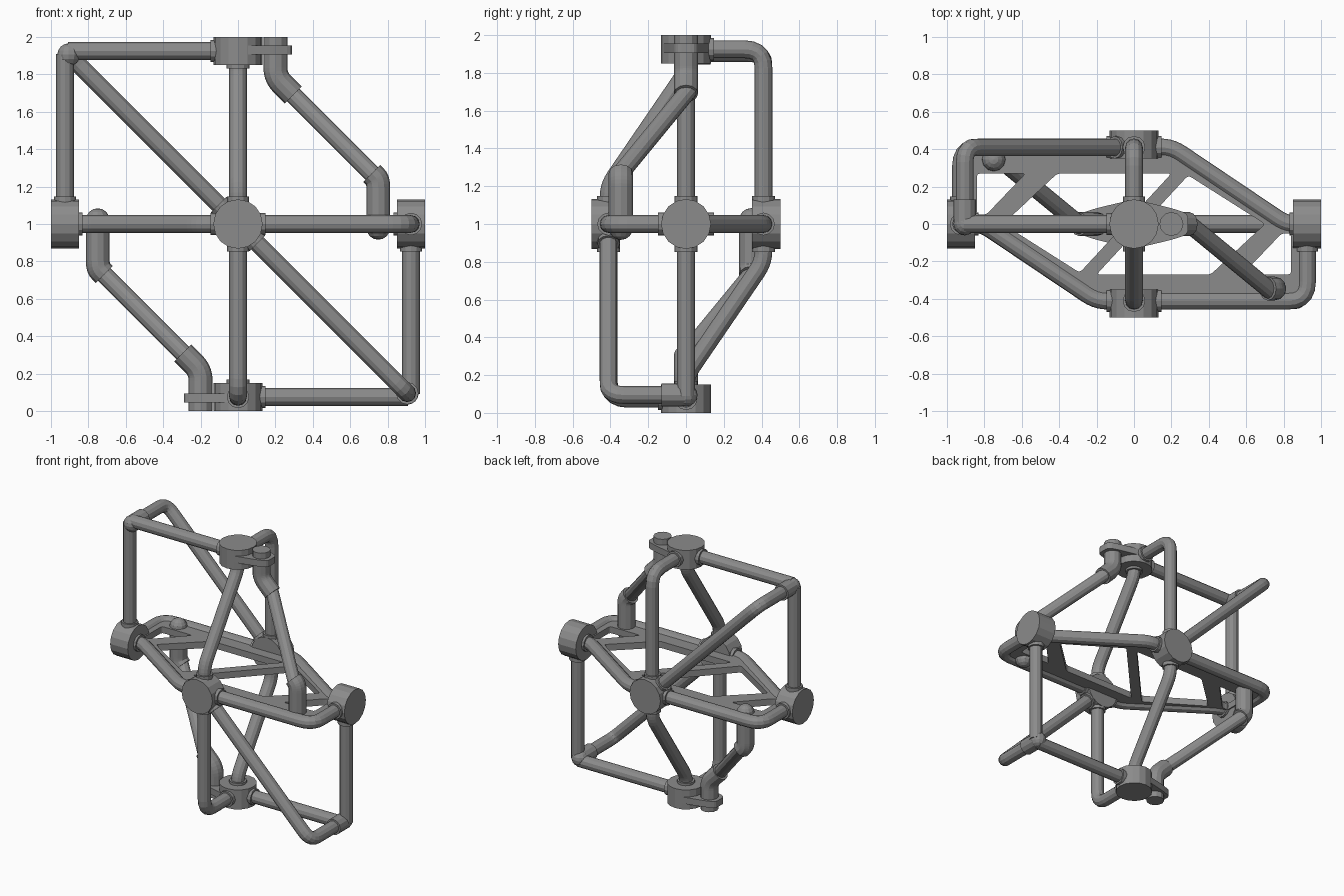
import bpy
from mathutils import Vector as V

if "Cube" in bpy.data.objects:
    bpy.data.objects.remove(bpy.data.objects["Cube"])

CENTRE = V((0, 0, 1))  # the frame is point-symmetric about this centre
H, D = 0.925, 0.41     # hub distance along x/z and along y
R = 0.047              # pipe radius

grey = bpy.data.materials.new("dark_grey")
grey.diffuse_color = (0.26, 0.26, 0.26, 1)
grey.use_nodes = True
grey.node_tree.nodes["Principled BSDF"].inputs["Base Color"].default_value = grey.diffuse_color


def fillet(pts, rad, n=5, closed=False):
    """Round the corners of a polyline with quadratic arcs."""
    pts = [V(p) for p in pts]
    out = []
    for i, p in enumerate(pts):
        if rad == 0 or (not closed and i in (0, len(pts) - 1)):
            out.append(p)
            continue
        a, b = pts[i - 1] - p, pts[(i + 1) % len(pts)] - p
        a = p + a.normalized() * min(rad, a.length * 0.45)
        b = p + b.normalized() * min(rad, b.length * 0.45)
        for k in range(n + 1):
            t = k / n
            out.append(a * (1 - t) ** 2 + p * 2 * t * (1 - t) + b * t * t)
    return out


def finish(name, cu):
    ob = bpy.data.objects.new(name, cu)
    bpy.context.collection.objects.link(ob)
    bpy.ops.object.select_all(action='DESELECT')
    ob.select_set(True)
    bpy.context.view_layer.objects.active = ob
    bpy.ops.object.convert(target='MESH')
    ob = bpy.context.object
    ob.data.materials.clear()
    ob.data.materials.append(grey)
    for f in ob.data.polygons:
        f.use_smooth = False
    return ob


def add_spline(cu, pts, closed):
    sp = cu.splines.new('POLY')
    sp.points.add(len(pts) - 1)
    for q, p in zip(sp.points, pts):
        q.co = (*p, 1)
    sp.use_cyclic_u = closed


def pipe(name, pts, s=1, r=R, rad=0.1, res=4):
    cu = bpy.data.curves.new(name, 'CURVE')
    cu.dimensions = '3D'
    cu.bevel_depth, cu.bevel_resolution, cu.use_fill_caps = r, res, True
    add_spline(cu, [CENTRE + p * s for p in fillet(pts, rad)], False)
    return finish(name, cu)


def plate(name, loops, z, half, s=1, rad=0.03):
    cu = bpy.data.curves.new(name, 'CURVE')
    cu.dimensions, cu.fill_mode, cu.extrude = '2D', 'BOTH', half
    for lp in loops:
        pts = fillet([(x * s, y * s, 0) for x, y in lp], rad, 3, True)
        add_spline(cu, pts, True)
    ob = finish(name, cu)
    ob.location.z = 1 + z * s
    return ob


def ball(name, p, r, s=1):
    bpy.ops.mesh.primitive_uv_sphere_add(segments=12, ring_count=8, radius=r,
                                         location=CENTRE + V(p) * s)
    bpy.context.object.name = name
    bpy.context.object.data.materials.append(grey)


X, Y, Z = V((1, 0, 0)), V((0, 1, 0)), V((0, 0, 1))
# hub: name, outward axis, distance, radial socket directions, axial socket
HUBS = [
    ("y_hub", Y, D, [X, -X, Z, -Z, (Z - X).normalized()], False),
    ("z_hub", Z, H, [-X, Y], True),
    ("x_hub", -X, H, [Z, Y], True),
]

for s in (1, -1):
    # hubs with pipe sockets
    for name, ax, dist, dirs, axial in HUBS:
        c = ax * dist
        end = ax * (0.5 if ax == Y else 1.0)
        pipe(name, [end - ax * 0.15, end], s, 0.132, 0, 6)
        for d in dirs:
            pipe(name + "_socket", [c, c + d * 0.147], s, 0.06, 0)
        if axial:
            pipe(name + "_inner_socket", [c, c - ax * 0.093], s, 0.062, 0)

    # square-cornered pipes
    pipe("top_back_pipe", [(0, 0.05, H), (0, D, H), (0, D, 0.05)], s)
    pipe("back_left_pipe", [(-0.05, D, 0), (-H, D, 0), (-H, 0.05, 0)], s)
    pipe("top_left_bar", [(-0.05, 0, H), (-0.91, 0, H)], s, rad=0)
    pipe("left_upright", [(-H, 0, 0.05), (-H, 0, 0.91)], s, rad=0)

    # outer corner brace with its tee joint
    C = 0.905
    pipe("corner_brace", [(-C, 0, C), (-C, D, C), (-0.03, D, 0.03)], s, rad=0.08)
    ball("corner_joint", (-C, 0, C), 0.061, s)
    pipe("corner_collar", [(-C, 0, C), (-C, 0.13, C)], s, 0.06, 0)

    # slanted pipes running from a hub's side into another hub's inner face
    pipe("slanted_side_pipe", [(0.05, D, 0), (0.2, D, 0), (0.81, 0, 0), (0.9, 0, 0)], s, rad=0.06)
    pipe("slanted_upright", [(0, -D, 0.05), (0, -D, 0.2), (0, 0, 0.8), (0, 0, 0.9)], s, rad=0.06)

    # lug, strut and thick elbows (each elbow stays in its own x-z plane)
    plate("strut_lug", [[(0, -0.132), (0.2, -0.085), (0.29, -0.055),
                         (0.29, 0.055), (0.2, 0.085), (0, 0.132)]], 0.93, 0.025, s)
    y = -0.345
    top, low = V((0.295, 0, 0.69)), V((0.715, y, 0.27))
    d = (top - low).normalized() * 0.03
    pipe("strut", [top + d, low - d], s, R, 0)
    pipe("strut_hub_elbow", [(0.2, 0, 1), (0.2, 0, 0.785), top], s, 0.064, 0.05, 4)
    foot = V((0.75, y, -0.02))
    pipe("strut_foot_elbow", [low, (0.75, y, 0.235), foot], s, 0.064, 0.04)
    ball("strut_foot", foot, 0.064, s)

# middle web plate with cut-outs
half_outline = [(-0.9, 0.4), (0.2, 0.4), (0.83, 0.0), (0.9, 0.0)]
end_hole = [(-0.84, 0.27), (-0.58, 0.27), (-0.79, 0.05), (-0.84, 0.05)]
mid_hole = [(-0.41, 0.27), (0.2, 0.27), (-0.29, -0.26), (-0.7, 0.0)]
flip = lambda lp: [(-x, -y) for x, y in lp]
plate("middle_web", [half_outline + flip(half_outline), end_hole, mid_hole,
                     flip(end_hole), flip(mid_hole)], 0, 0.025, 1, 0.02)
